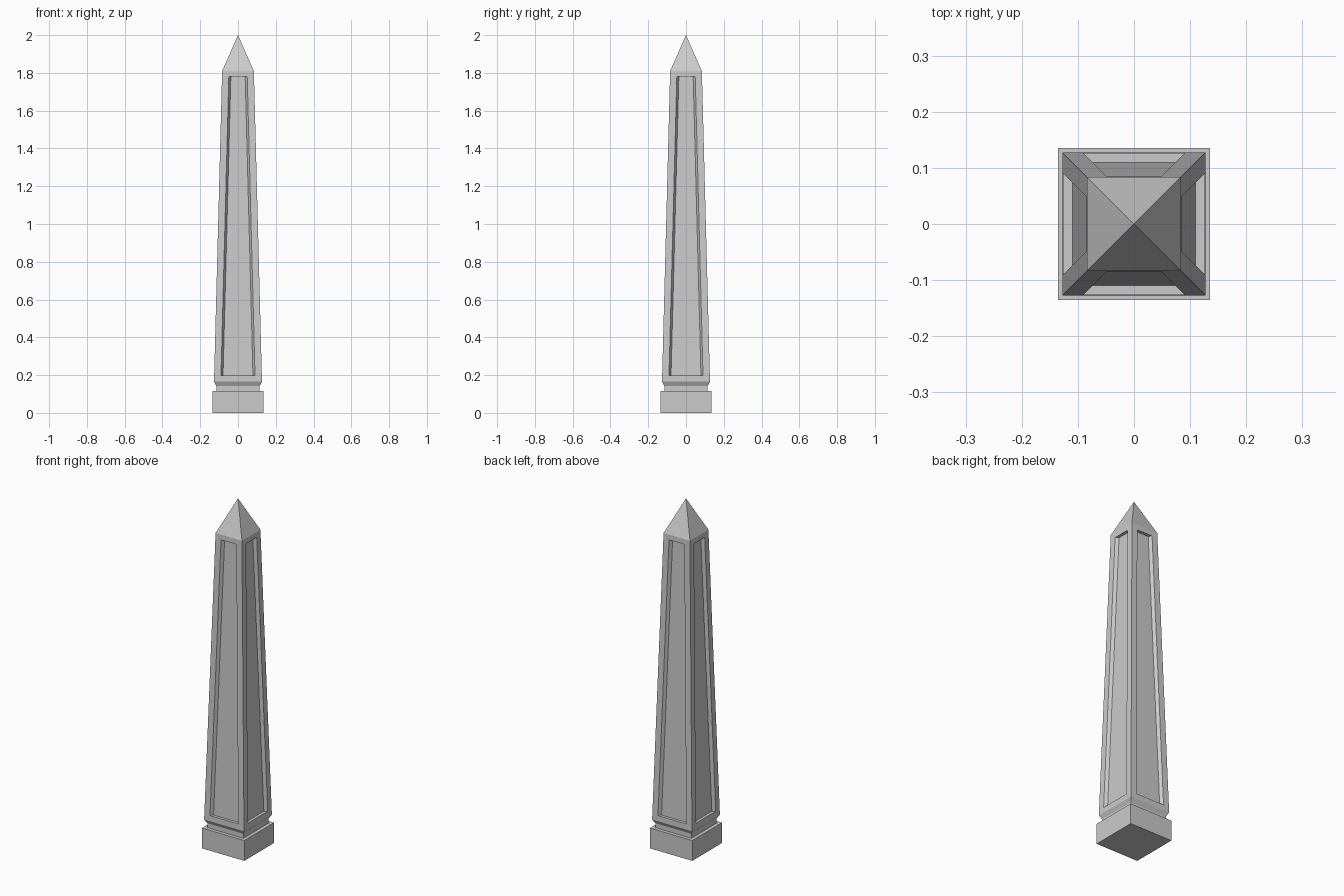
import bpy, bmesh

if "Cube" in bpy.data.objects:
    bpy.data.objects.remove(bpy.data.objects["Cube"])

Z0, Z1 = 0.165, 1.81          # shaft bottom and top
H0, H1 = 0.127, 0.084         # shaft half widths
P0, P1 = 0.197, 1.78          # panel bottom and top
MARGIN, DEPTH, BEVEL = 0.036, 0.017, 0.011


def half(z):
    return H0 + (H1 - H0) * (z - Z0) / (Z1 - Z0)


def turn(p, side):
    x, y, z = p
    for _ in range(side):
        x, y = -y, x
    return (x, y, z)


def finish(name, bm):
    bmesh.ops.remove_doubles(bm, verts=bm.verts, dist=1e-5)
    bmesh.ops.recalc_face_normals(bm, faces=bm.faces)
    mesh = bpy.data.meshes.new(name)
    bm.to_mesh(mesh)
    bm.free()
    ob = bpy.data.objects.new(name, mesh)
    bpy.context.collection.objects.link(ob)


def add_face(bm, pts, side):
    bm.faces.new([bm.verts.new(turn(p, side)) for p in pts])


def quad(h, d, za, zb):
    """Front-facing quad: half widths h, distances d at heights za, zb."""
    return [(-h[0], -d[0], za), (h[0], -d[0], za), (h[1], -d[1], zb), (-h[1], -d[1], zb)]


# square plinth, neck and flare
bm = bmesh.new()
profile = [(0.135, 0), (0.135, 0.117), (0.115, 0.117), (0.115, 0.143), (H0, Z0)]
for side in range(4):
    for (a, za), (b, zb) in zip(profile, profile[1:]):
        add_face(bm, quad((a, b), (a, b), za, zb), side)
add_face(bm, [(-.135, -.135, 0), (-.135, .135, 0), (.135, .135, 0), (.135, -.135, 0)], 0)
finish("plinth", bm)

# tapered shaft with a recessed panel on every side
bm = bmesh.new()
a, b = half(P0), half(P1)
outer = quad((H0, H1), (H0, H1), Z0, Z1)
rim = quad((a - MARGIN, b - MARGIN), (a, b), P0, P1)
back = quad((a - MARGIN - BEVEL, b - MARGIN - BEVEL), (a - DEPTH, b - DEPTH), P0, P1)
for side in range(4):
    for i in range(4):
        j = (i + 1) % 4
        add_face(bm, [outer[i], outer[j], rim[j], rim[i]], side)
        add_face(bm, [rim[i], rim[j], back[j], back[i]], side)
    add_face(bm, back, side)
    # pyramid point
    add_face(bm, [(-H1, -H1, Z1), (H1, -H1, Z1), (0, 0, 2.0)], side)
finish("shaft", bm)
